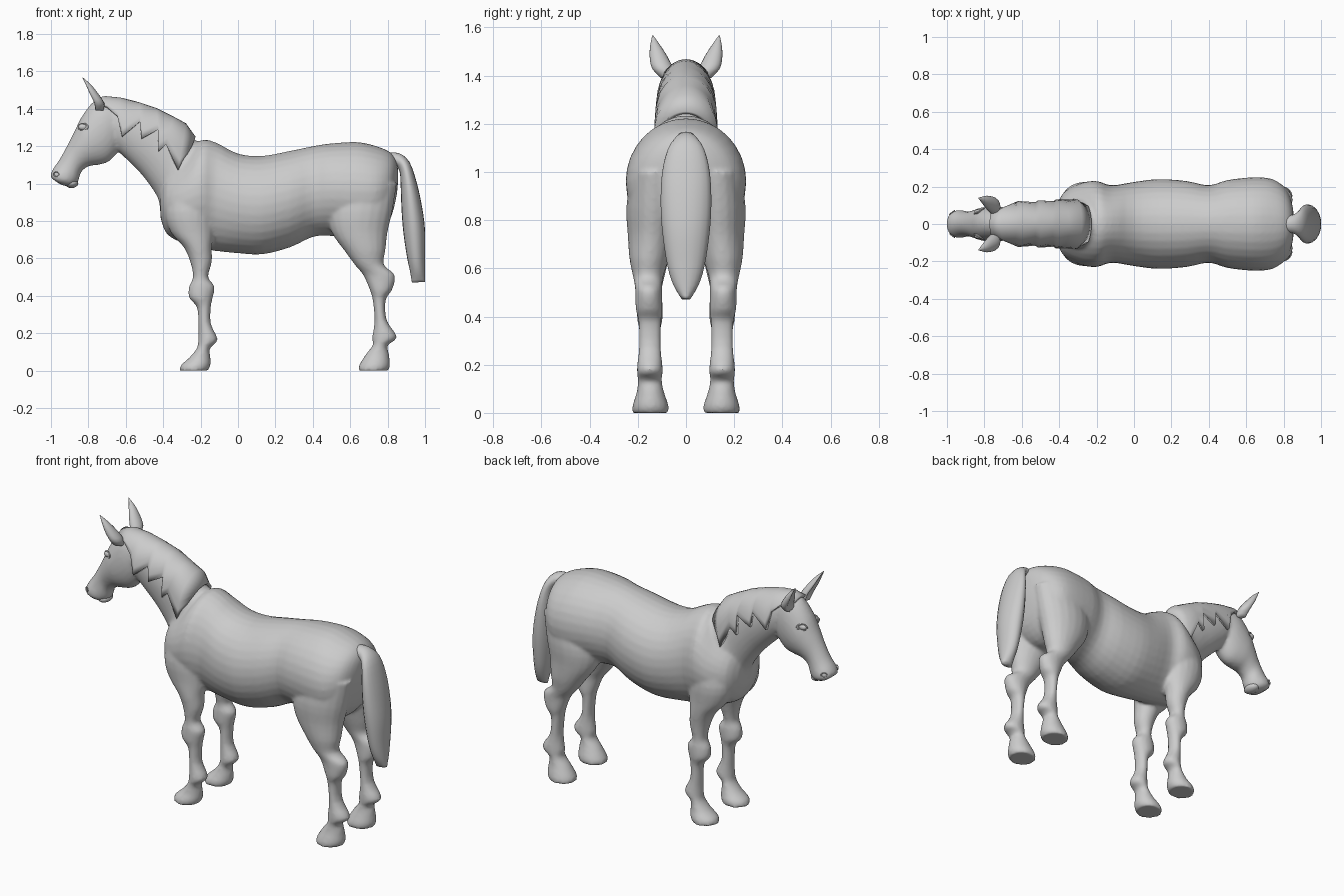
import bpy
import bmesh
from math import sin, cos, pi, sqrt
from mathutils import Matrix, Vector

cube = bpy.data.objects.get("Cube")
if cube:
    bpy.data.objects.remove(cube, do_unlink=True)

GREY = (0.6, 0.6, 0.6, 1.0)
grey = bpy.data.materials.new("plain grey")
grey.use_nodes = True
grey.diffuse_color = GREY
for node in grey.node_tree.nodes:
    if node.type == "BSDF_PRINCIPLED":
        node.inputs["Base Color"].default_value = GREY


def finish(name, bm):
    """Turn a bmesh into a smooth grey object."""
    bmesh.ops.recalc_face_normals(bm, faces=bm.faces)
    for face in bm.faces:
        face.smooth = True
    mesh = bpy.data.meshes.new(name)
    bm.to_mesh(mesh)
    bm.free()
    mesh.materials.append(grey)
    obj = bpy.data.objects.new(name, mesh)
    bpy.context.scene.collection.objects.link(obj)
    return obj


def refine(rings, steps=3):
    """Run a smooth curve through the given rings."""
    result = []
    last = len(rings) - 1
    for i in range(last):
        a, b, c, d = (rings[max(0, min(last, i + k))] for k in (-1, 0, 1, 2))
        for step in range(steps):
            t = step / steps
            result.append([
                q + t * ((r - p) + t * ((2 * p - 5 * q + 4 * r - s) + t * (3 * q - p - 3 * r + s))) / 2
                for p, q, r, s in zip(a, b, c, d)])
    return result + [rings[last]]


def loft(bm, rings, sides=20, side=1, dent=0):
    """Skin oval rings; each has two profile points, a half width and a y centre."""
    loops = []
    for x_a, z_a, x_b, z_b, width, y in refine(rings):
        loop = []
        for k in range(sides):
            angle = 2 * pi * k / sides
            u = cos(angle)
            if u > 0:
                u -= dent * u ** 3
            loop.append(bm.verts.new((
                (x_a + x_b) / 2 + u * (x_a - x_b) / 2,
                side * (y + width * sin(angle)),
                (z_a + z_b) / 2 + u * (z_a - z_b) / 2)))
        loops.append(loop)
    for low, high in zip(loops, loops[1:]):
        for k in range(sides):
            n = (k + 1) % sides
            bm.faces.new((low[k], low[n], high[n], high[k]))
    bm.faces.new(loops[0])
    bm.faces.new(loops[-1])


# Torso: x, top, bottom, half width
torso = [
    (-.415, 0.98, .82, .08), (-.38, 1.06, .73, .165), (-.29, 1.14, .68, .217),
    (-.2, 1.23, .655, .23), (-.12, 1.22, .64, .207), (0, 1.16, .628, .225),
    (.13, 1.148, .622, .24), (.28, 1.175, .66, .23), (.4, 1.2, .715, .207),
    (.5, 1.215, .72, .235), (.64, 1.222, .7, .25), (.74, 1.2, .72, .24),
    (.81, 1.17, .8, .19), (.845, 1.13, .92, .11), (.855, 1.08, 1.0, .03)]

# Neck: crest point, throat point, half width
neck = [
    (-.18, 1.2, -.34, .74, .17), (-.23, 1.235, -.41, .83, .14),
    (-.28, 1.275, -.427, .92, .112), (-.36, 1.335, -.5, 1.03, .102),
    (-.48, 1.39, -.575, 1.11, .097), (-.6, 1.435, -.65, 1.18, .09),
    (-.69, 1.45, -.67, 1.2, .075)]

# Head: brow line point, jaw line point, half width
head = [
    (-.66, 1.455, -.62, 1.22, .07), (-.74, 1.455, -.65, 1.16, .088),
    (-.79, 1.42, -.695, 1.115, .094), (-.84, 1.35, -.75, 1.1, .092),
    (-.874, 1.28, -.8, 1.092, .081), (-.915, 1.2, -.84, 1.06, .067),
    (-.954, 1.13, -.855, 1.01, .069), (-.988, 1.08, -.885, .985, .075),
    (-1.002, 1.05, -.935, .99, .062), (-.998, 1.03, -.965, 1.005, .04)]

# Legs: height, front, back, half width, y centre
front_leg = [
    (1.0, -.35, -.15, .07, .13), (.85, -.39, -.13, .1, .125), (.74, -.36, -.13, .09, .13),
    (.66, -.29, -.14, .075, .14), (.58, -.255, -.14, .06, .145), (.5, -.24, -.16, .048, .15),
    (.45, -.262, -.125, .053, .15), (.39, -.262, -.135, .053, .15), (.34, -.22, -.145, .044, .15),
    (.25, -.212, -.145, .043, .15), (.165, -.213, -.108, .052, .15), (.12, -.22, -.15, .049, .15),
    (.07, -.26, -.147, .058, .147), (.03, -.305, -.147, .074, .147), (0, -.313, -.16, .076, .147)]
hind_leg = [
    (1.0, .52, .85, .1, .13), (.85, .48, .825, .113, .135), (.74, .5, .8, .1, .142),
    (.64, .57, .788, .082, .153), (.565, .625, .78, .063, .157), (.51, .67, .84, .056, .155),
    (.43, .705, .823, .056, .153), (.38, .72, .79, .048, .15), (.27, .73, .795, .046, .15),
    (.18, .718, .85, .054, .15), (.135, .72, .8, .05, .15), (.09, .685, .807, .056, .148),
    (.03, .648, .813, .075, .147), (0, .643, .802, .076, .147)]

# Body: the big masses fused into one smooth skin
bm = bmesh.new()
loft(bm, [(x, top, x, low, w, 0) for x, top, low, w in torso], sides=32)
loft(bm, [ring + (0,) for ring in neck], sides=28)
loft(bm, [ring + (0,) for ring in head], sides=28)
for side in (1, -1):
    for leg in (front_leg, hind_leg):
        loft(bm, [(f, z, b, z, w, y) for z, f, b, w, y in leg], side=side)
body = finish("body", bm)
fuse = body.modifiers.new("fuse", "REMESH")
fuse.mode = "VOXEL"
fuse.voxel_size = 0.01
fuse.use_smooth_shade = True
relax = body.modifiers.new("relax", "SMOOTH")
relax.factor = 0.5
relax.iterations = 5

# Tail: outer point, inner point, half width
tail = [
    (.79, 1.165, .8, 1.08, .045), (.86, 1.163, .845, 1.09, .05), (.917, 1.115, .865, 1.06, .078),
    (.957, 1.0, .87, .98, .1), (.985, .87, .875, .85, .105), (1.0, .75, .885, .73, .097),
    (1.0, .62, .905, .6, .077), (1.0, .53, .92, .53, .052), (1.0, .475, .93, .47, .018)]
bm = bmesh.new()
loft(bm, [ring + (0,) for ring in tail])
finish("tail", bm)

# Ears: front point, back point, half width, y centre
ear = [
    (-.78, 1.39, -.72, 1.39, .03, .075), (-.79, 1.43, -.715, 1.43, .044, .097),
    (-.81, 1.48, -.75, 1.485, .036, .115), (-.823, 1.525, -.787, 1.53, .02, .128),
    (-.833, 1.567, -.829, 1.567, .002, .138)]
for side, label in ((1, "left"), (-1, "right")):
    bm = bmesh.new()
    loft(bm, ear, sides=16, side=side, dent=0.8)
    finish(label + "_ear", bm)

# Mane: a saddle over the crest with a jagged lower edge (crest point, edge point)
mane = [
    (-.77, 1.445, -.765, 1.43), (-.71, 1.458, -.7, 1.41), (-.63, 1.45, -.645, 1.36),
    (-.6, 1.443, -.62, 1.25), (-.53, 1.425, -.525, 1.33), (-.5, 1.415, -.515, 1.24),
    (-.44, 1.395, -.425, 1.29), (-.41, 1.38, -.425, 1.17), (-.35, 1.35, -.385, 1.21),
    (-.285, 1.315, -.322, 1.07), (-.235, 1.245, -.25, 1.2)]
bm = bmesh.new()
rows = []
half = 8
for i, (x_a, z_a, x_b, z_b) in enumerate(mane):
    row = []
    width = 0.108 + 0.018 * i / len(mane)
    for k in range(-half, half + 1):
        t = (k / half) ** 2
        drop = min(1, t * (z_a - z_b) / 0.15)
        y = width * sqrt(1 - (1 - drop) ** 2) * (1 if k > 0 else -1)
        row.append(bm.verts.new((x_a + t * (x_b - x_a), y, z_a + t * (z_b - z_a))))
    rows.append(row)
for one, two in zip(rows, rows[1:]):
    for k in range(2 * half):
        bm.faces.new((one[k], one[k + 1], two[k + 1], two[k]))
hair = finish("mane", bm)
thick = hair.modifiers.new("thickness", "SOLIDIFY")
thick.thickness = 0.02
thick.offset = 0


def ball(name, place, size):
    """Stretched sphere."""
    bm = bmesh.new()
    bmesh.ops.create_uvsphere(bm, u_segments=20, v_segments=12, radius=1)
    bmesh.ops.transform(bm, verts=bm.verts, matrix=Matrix.Translation(place) @ Matrix.Diagonal((*size, 1)))
    finish(name, bm)


def rim(name, place, wide, high, tilt):
    """Raised oval ring lying in the side plane."""
    bpy.ops.mesh.primitive_torus_add(major_radius=1, minor_radius=0.22, major_segments=20, minor_segments=8)
    obj = bpy.context.object
    obj.name = name
    turn = Matrix.Rotation(tilt, 4, "Z") @ Matrix.Rotation(pi / 2, 4, "X")
    obj.data.transform(Matrix.Translation(place) @ turn @ Matrix.Diagonal((wide, high, high, 1)))
    obj.data.materials.append(grey)
    bpy.ops.object.shade_smooth_by_angle()


# Face: lower lip, eyes with lids, nostrils
ball("lower_lip", Vector((-.89, 0, 1.002)), (.036, .052, .026))
for side, label in ((1, "left"), (-1, "right")):
    ball(label + "_eye", Vector((-.828, side * .065, 1.303)), (.025, .014, .017))
    rim(label + "_eyelid", Vector((-.828, side * .069, 1.303)), .027, .018, side * .5)
    rim(label + "_nostril", Vector((-.972, side * .063, 1.05)), .016, .012, side * .6)
